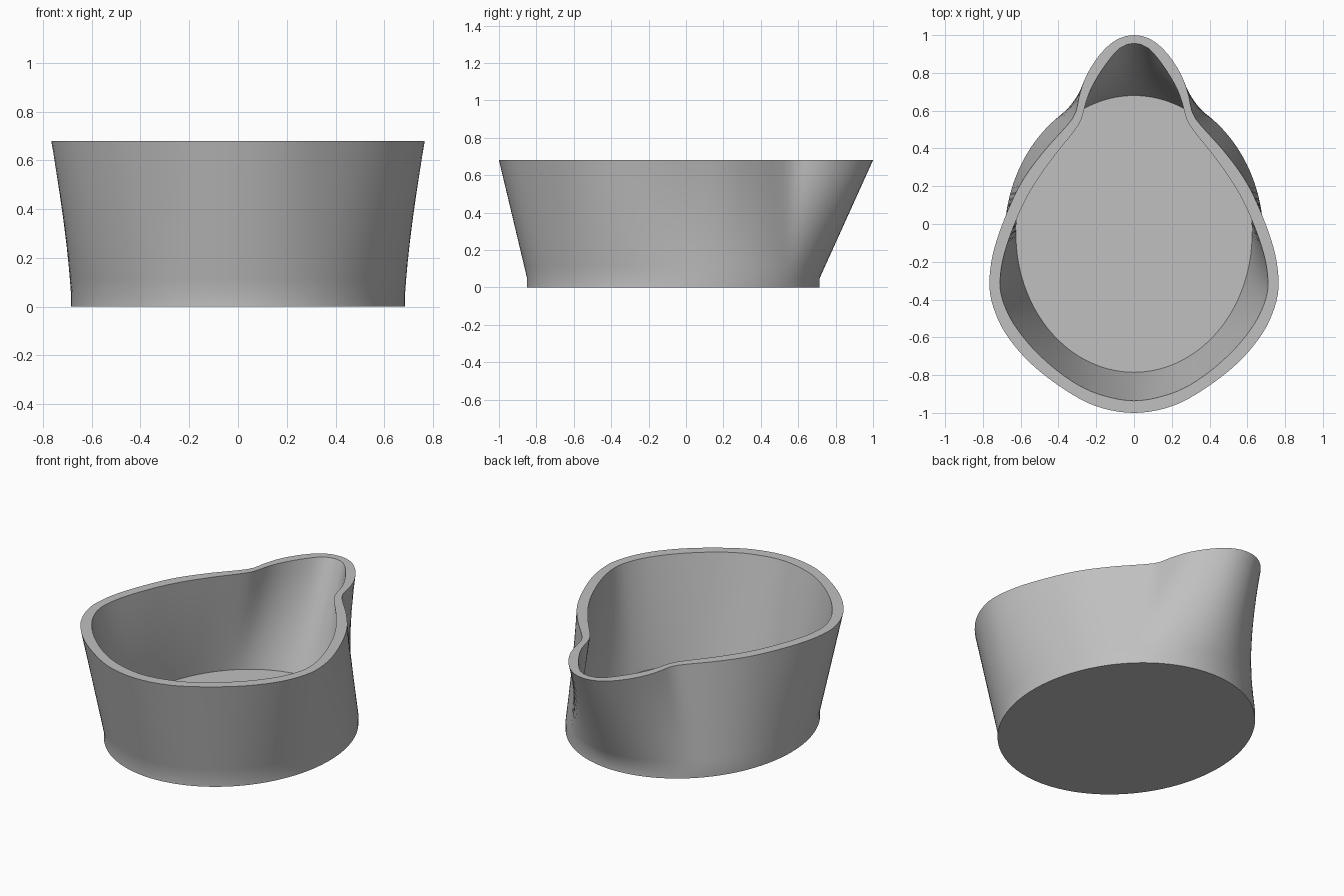
import bpy
import bmesh
import math
from mathutils import Vector

cube = bpy.data.objects.get("Cube")
if cube:
    bpy.data.objects.remove(cube, do_unlink=True)

SIDES = 128
STEPS = 10
HEIGHT = 0.68
FLOOR = 0.05

# Right-hand half of each rim, from spout tip round to the front
OUTER_RIM = [(0, 1), (.085, .98), (.17, .91), (.25, .79), (.29, .677), (.305, .6),
             (.335, .545), (.476, .386), (.59, .23), (.677, .05), (.745, -.15),
             (.766, -.32), (.745, -.44), (.68, -.58), (.55, -.735), (.37, -.875),
             (.2, -.965), (0, -1)]
INNER_RIM = [(0, .957), (.07, .935), (.135, .865), (.21, .75), (.25, .66), (.265, .6),
             (.29, .53), (.43, .35), (.54, .19), (.62, .03), (.69, -.17),
             (.71, -.32), (.69, -.42), (.63, -.54), (.51, -.685), (.34, -.825),
             (.19, -.9), (0, -.936)]


def resample(points, count):
    """Evenly spaced points along a closed polyline."""
    loop = points + [points[0]]
    lengths = [(b - a).length for a, b in zip(loop, loop[1:])]
    step = sum(lengths) / count
    result, seg, start = [], 0, 0.0
    for i in range(count):
        while seg < len(lengths) - 1 and start + lengths[seg] < i * step:
            start += lengths[seg]
            seg += 1
        result.append(loop[seg].lerp(loop[seg + 1], (i * step - start) / lengths[seg]))
    return result


def rim_loop(half):
    """Mirror a half outline, round it with a spline and space it evenly."""
    pts = [Vector(p) for p in half]
    pts += [Vector((-p.x, p.y)) for p in reversed(pts[1:-1])]
    n = len(pts)
    fine = []
    for i in range(n):
        a, b, c, d = (pts[(i + k) % n] for k in (-1, 0, 1, 2))
        # Tangents scaled to the spacing keep the neck free of overshoot
        span = (c - b).length
        m1 = (c - a) * span / ((b - a).length + span)
        m2 = (d - b) * span / ((d - c).length + span)
        for j in range(12):
            t = j / 12
            h = t * t * (3 - 2 * t)
            fine.append(b * (1 - h) + c * h + m1 * t * (1 - t) ** 2 - m2 * t * t * (1 - t))
    return resample(fine, SIDES)


def ellipse_loop(rx, front, back):
    mid, ry = (front + back) / 2, (back - front) / 2
    fine = [Vector((rx * math.sin(math.tau * i / 720), mid + ry * math.cos(math.tau * i / 720)))
            for i in range(720)]
    return resample(fine, SIDES)


bm = bmesh.new()


def add_ring(loop, z):
    return [bm.verts.new((p.x, p.y, z)) for p in loop]


def loft(low, high):
    """Rings of a ruled wall between the floor level and the rim."""
    return [add_ring([a.lerp(b, k / STEPS) for a, b in zip(low, high)],
                     FLOOR + (HEIGHT - FLOOR) * k / STEPS) for k in range(STEPS + 1)]


# Foot, outer wall, rim and inner wall as one continuous skin
foot = ellipse_loop(.685, -.85, .715)
well = ellipse_loop(.625, -.785, .68)
rings = [add_ring(foot, 0)]
rings += loft(foot, rim_loop(OUTER_RIM))
rings += reversed(loft(well, rim_loop(INNER_RIM)))
for low, high in zip(rings, rings[1:]):
    for i in range(SIDES):
        j = (i + 1) % SIDES
        bm.faces.new((low[i], low[j], high[j], high[i]))

# Underside and inside floor
bm.faces.new(rings[0])
bm.faces.new(rings[-1])
bmesh.ops.recalc_face_normals(bm, faces=bm.faces)

mesh = bpy.data.meshes.new("spouted_bowl")
bm.to_mesh(mesh)
bm.free()
bowl = bpy.data.objects.new("spouted_bowl", mesh)
bpy.context.collection.objects.link(bowl)

# Plain grey clay
grey = bpy.data.materials.new("plain_grey")
grey.use_nodes = True
colour = (0.53, 0.53, 0.53, 1)
grey.diffuse_color = colour
grey.node_tree.nodes["Principled BSDF"].inputs["Base Color"].default_value = colour
mesh.materials.append(grey)

bpy.ops.object.select_all(action='DESELECT')
bowl.select_set(True)
bpy.context.view_layer.objects.active = bowl
bpy.ops.object.shade_smooth_by_angle(angle=math.radians(30))
